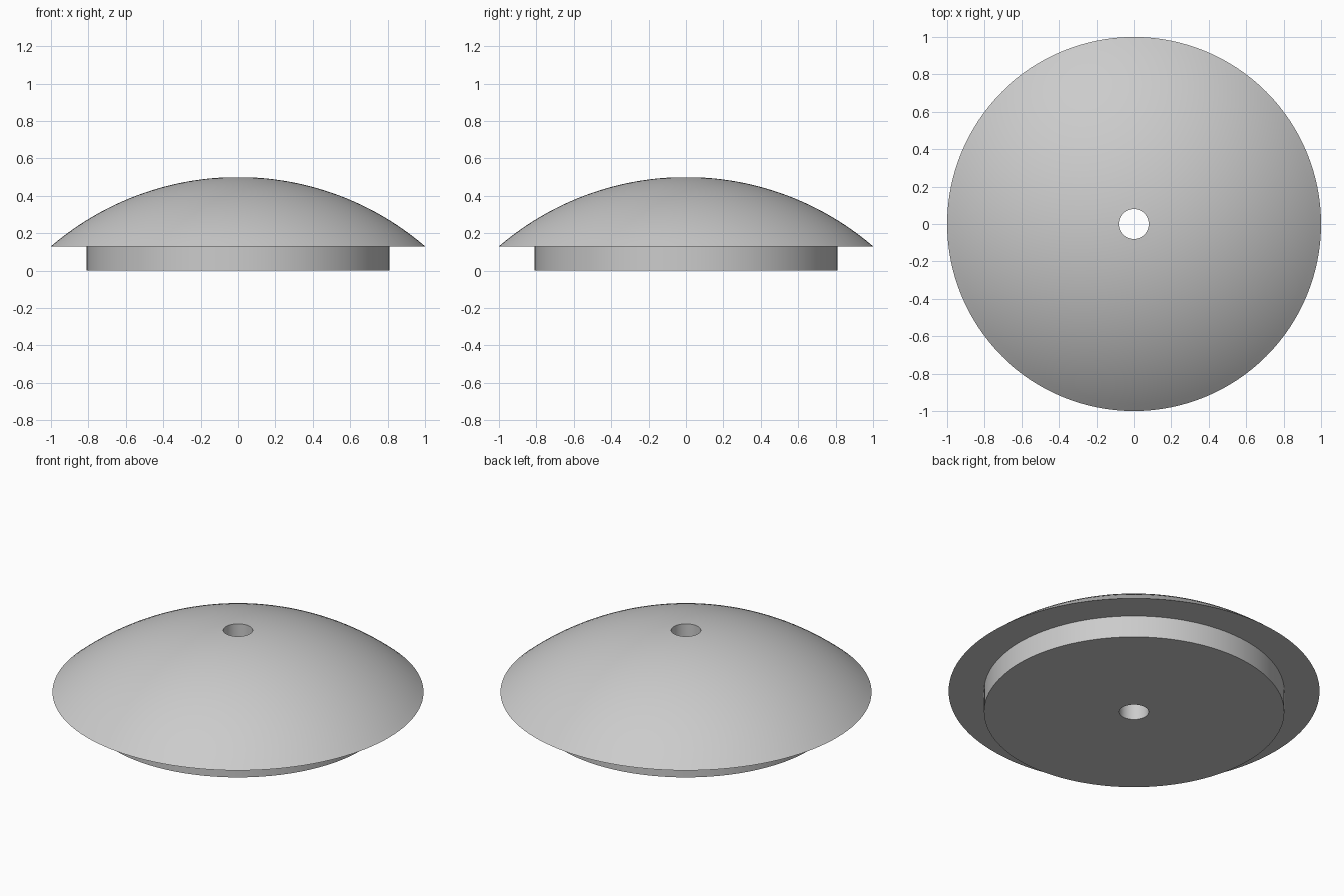
import bpy
import bmesh
from math import sqrt, radians
from mathutils import Matrix, Vector

cube = bpy.data.objects.get("Cube")
if cube:
    bpy.data.objects.remove(cube, do_unlink=True)

SEGMENTS = 128
HOLE, PLUG, RIM = 0.08, 0.81, 1.0     # radii
SEAT, APEX = 0.13, 0.5                # heights of the rim and the dome top
ARC_STEPS = 24

# Grey material
grey = bpy.data.materials.new("plain_grey")
grey.use_nodes = True
colour = (0.6, 0.6, 0.6, 1.0)
grey.diffuse_color = colour
grey.node_tree.nodes["Principled BSDF"].inputs["Base Color"].default_value = colour

# Cross-section: flat plug, overhanging rim, spherical dome, straight bore
rise = APEX - SEAT
sphere = (RIM ** 2 + rise ** 2) / (2 * rise)
profile = [(HOLE, 0), (PLUG, 0), (PLUG, SEAT)]
for i in range(ARC_STEPS + 1):
    r = RIM + (HOLE - RIM) * i / ARC_STEPS
    profile.append((r, APEX - sphere + sqrt(sphere ** 2 - r ** 2)))

# Revolve the closed cross-section about the vertical axis
bm = bmesh.new()
rings = []
for s in range(SEGMENTS):
    turn = Matrix.Rotation(radians(360 * s / SEGMENTS), 3, "Z")
    rings.append([bm.verts.new(turn @ Vector((r, 0, z))) for r, z in profile])
count = len(profile)
for s in range(SEGMENTS):
    a, b = rings[s], rings[(s + 1) % SEGMENTS]
    for i in range(count):
        j = (i + 1) % count
        bm.faces.new((a[i], b[i], b[j], a[j]))
bmesh.ops.recalc_face_normals(bm, faces=bm.faces)

mesh = bpy.data.meshes.new("domed_cap")
bm.to_mesh(mesh)
bm.free()
mesh.materials.append(grey)
cap = bpy.data.objects.new("domed_cap", mesh)
bpy.context.collection.objects.link(cap)

# Smooth dome and walls, crisp rims
bpy.ops.object.select_all(action="DESELECT")
cap.select_set(True)
bpy.context.view_layer.objects.active = cap
bpy.ops.object.shade_smooth_by_angle(angle=radians(30))
